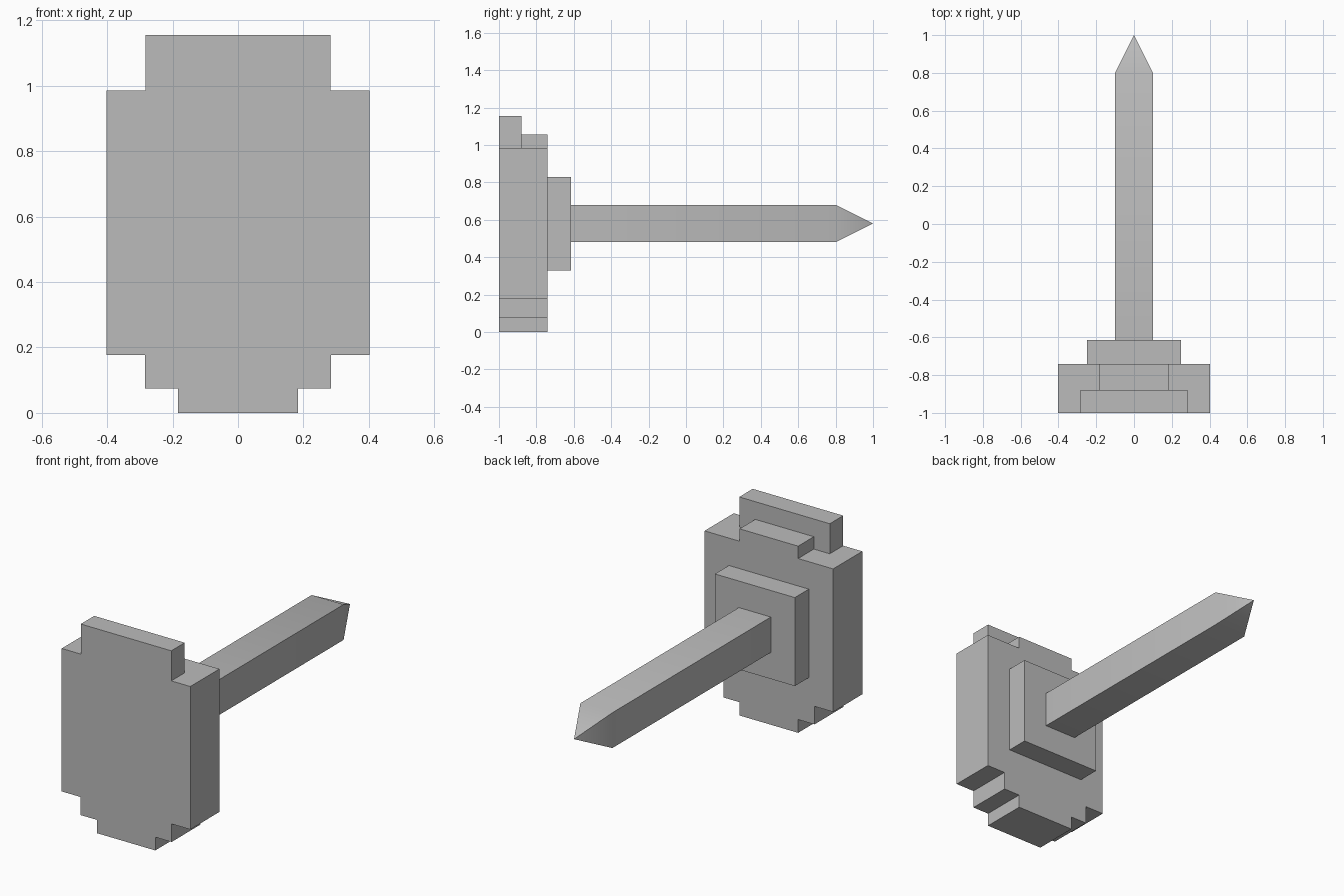
import bpy, bmesh, math

cube = bpy.data.objects.get("Cube")
if cube:
    bpy.data.objects.remove(cube, do_unlink=True)

grey = bpy.data.materials.new("plain_grey")
grey.use_nodes = True
grey.diffuse_color = (0.5, 0.5, 0.5, 1)
grey.node_tree.nodes["Principled BSDF"].inputs["Base Color"].default_value = (0.5, 0.5, 0.5, 1)


def extrude_profile(name, half, y0, y1, tip=None):
    """Mirror a half outline of (x, z) points, extrude it from y0 to y1, optionally ending in a point."""
    outline = half + [(-x, z) for x, z in reversed(half)]
    bm = bmesh.new()
    front = [bm.verts.new((x, y0, z)) for x, z in outline]
    back = [bm.verts.new((x, y1, z)) for x, z in outline]
    bm.faces.new(front)
    if not tip:
        bm.faces.new(back)
    apex = bm.verts.new(tip) if tip else None
    for i in range(len(outline)):
        j = (i + 1) % len(outline)
        bm.faces.new((front[i], front[j], back[j], back[i]))
        if apex:
            bm.faces.new((back[i], back[j], apex))
    bmesh.ops.recalc_face_normals(bm, faces=bm.faces)
    mesh = bpy.data.meshes.new(name)
    bm.to_mesh(mesh)
    bm.free()
    mesh.materials.append(grey)
    obj = bpy.data.objects.new(name, mesh)
    bpy.context.collection.objects.link(obj)
    return obj


def block(name, width, z0, z1, y0, y1, tip=None):
    return extrude_profile(name, [(width, z0), (width, z1)], y0, y1, tip)


# Stepped head slab
extrude_profile("head", [(0.183, 0), (0.183, 0.075), (0.285, 0.075), (0.285, 0.177),
                         (0.402, 0.177), (0.402, 0.985)], -1, -0.74)

# Raised steps on the top of the head
block("front_crest", 0.283, 0.985, 1.155, -1, -0.88)
block("back_crest", 0.183, 0.985, 1.055, -0.88, -0.74)

# Backing plate and pointed square shaft
block("backing_plate", 0.25, 0.33, 0.83, -0.74, -0.615)
shaft = block("pointed_shaft", 0.1, 0.48, 0.68, -0.615, 0.8, tip=(0, 1, 0.58))

# Soft shading where the shaft turns into its point
bpy.ops.object.select_all(action='DESELECT')
shaft.select_set(True)
bpy.context.view_layer.objects.active = shaft
bpy.ops.object.shade_smooth_by_angle(angle=math.radians(30))
